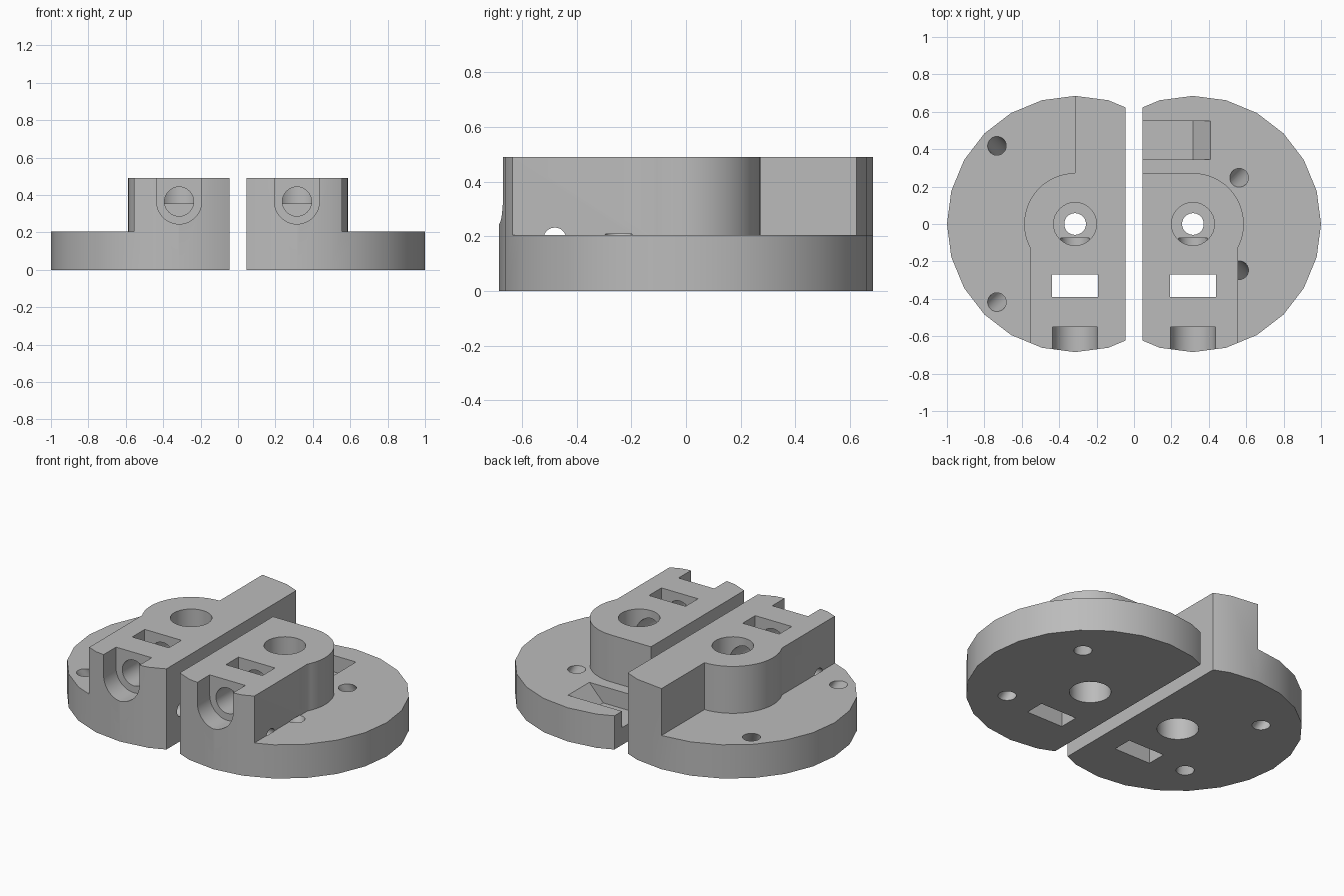
import bpy, bmesh, math

cube = bpy.data.objects.get("Cube")
if cube:
    bpy.data.objects.remove(cube, do_unlink=True)

OFFSET = 0.315     # distance of each half's axis from the centre plane
RADIUS = 0.685
BASE_TOP, TOP = 0.205, 0.49
INNER = -0.27      # inner cut face, measured from the half's axis
WALL = 0.24        # outer wall of the raised block
BORE_Z = 0.365

grey = bpy.data.materials.new("plain grey")
grey.use_nodes = True
GREY = (0.5, 0.5, 0.5, 1)
grey.diffuse_color = GREY
grey.node_tree.nodes["Principled BSDF"].inputs["Base Color"].default_value = GREY


def arc(r, n, start=0, end=360, cx=0, cy=0):
    """Points on an arc; a full turn omits the repeated end point."""
    steps = n if end - start == 360 else n - 1
    angles = [math.radians(start + (end - start) * i / steps) for i in range(n)]
    return [(cx + r * math.cos(a), cy + r * math.sin(a)) for a in angles]


def box(a0, a1, b0, b1):
    return [(a0, b0), (a1, b0), (a1, b1), (a0, b1)]


def prism(name, side, points, lo, hi, axis="z", slant=(0, 0)):
    """Extrude a profile along an axis, optionally slanted, on one side."""
    def place(a, b, h):
        u, y, z = {"z": (a + slant[0] * h, b + slant[1] * h, h),
                   "y": (a, h, b), "x": (h, a, b)}[axis]
        return (side * (OFFSET + u), y, z)
    bm = bmesh.new()
    rings = [[bm.verts.new(place(a, b, h)) for a, b in points] for h in (lo, hi)]
    for ring in rings:
        bm.faces.new(ring)
    for i in range(len(points)):
        j = (i + 1) % len(points)
        bm.faces.new((rings[0][i], rings[0][j], rings[1][j], rings[1][i]))
    bmesh.ops.recalc_face_normals(bm, faces=bm.faces)
    mesh = bpy.data.meshes.new(name)
    bm.to_mesh(mesh)
    bm.free()
    mesh.materials.append(grey)
    obj = bpy.data.objects.new(name, mesh)
    bpy.context.collection.objects.link(obj)
    return obj


def cut(target, cutter):
    """Subtract the cutter for good, then drop it."""
    cutter.hide_render = True
    mod = target.modifiers.new("cut", "BOOLEAN")
    mod.operation, mod.solver, mod.object = "DIFFERENCE", "EXACT", cutter
    graph = bpy.context.evaluated_depsgraph_get()
    mesh = bpy.data.meshes.new_from_object(target.evaluated_get(graph))
    target.modifiers.clear()
    target.data = mesh
    bpy.data.objects.remove(cutter, do_unlink=True)


def build_half(name, side, long_back, screw_top):
    half = prism(name, side, arc(RADIUS, 24), 0, TOP)

    def remove(*args, **kwargs):
        cut(half, prism("cutter", side, *args, **kwargs))

    # flat inner face
    remove(box(-1, INNER, -1, 1), -0.1, 1)

    # step down from the raised block to the base plate
    r = 0.272
    start = -math.degrees(math.acos(WALL / r))
    step = [(WALL, -1)] + arc(r, 25, start, 90)
    step += [(0, 1)] if long_back else [(-0.5, r), (-0.5, 1)]
    remove(step + [(1, 1), (1, -1)], BASE_TOP, 1)

    # vertical shaft hole with a wide recess at both ends
    remove(arc(0.115, 32), -0.1, 0.27)
    remove(arc(0.115, 32), 0.355, 1)
    remove(arc(0.058, 32), 0.2, 0.4)

    # horizontal bore and its U-shaped seat at the front
    remove(arc(0.078, 32, cy=BORE_Z), -1, -0.075, axis="y")
    seat = arc(0.12, 25, 180, 359.99, cy=BORE_Z) + [(0.12, 1), (-0.12, 1)]
    remove(seat, -1, -0.55, axis="y")

    # nut slot straight through
    remove(box(-0.123, 0.123, -0.39, -0.27), -0.1, 1)

    # cross pin hole through the block
    remove(arc(0.042, 24, cx=-0.48, cy=0.19), -0.5, WALL + 0.002, axis="x")

    # slanted screw holes in the base plate
    foot = 0.325
    lean = (screw_top - foot) / BASE_TOP
    for d in (-1, 1):
        remove(arc(0.05, 24, cx=foot, cy=d * foot), -0.05, BASE_TOP + 0.003,
               slant=(lean, d * lean))

    # ramped pocket open to the inner face
    if not long_back:
        ramp = [(-0.5, 0.105), (0, 0.105), (0.135, 0.25), (-0.5, 0.25)]
        remove(ramp, 0.345, 0.55, axis="y")
    return half


halves = [build_half("right_clamp_half", -1, True, 0.418),
          build_half("left_clamp_half", 1, False, 0.247)]

bpy.ops.object.select_all(action="DESELECT")
for half in halves:
    half.select_set(True)
bpy.context.view_layer.objects.active = halves[0]
bpy.ops.object.shade_smooth_by_angle(angle=math.radians(30))
